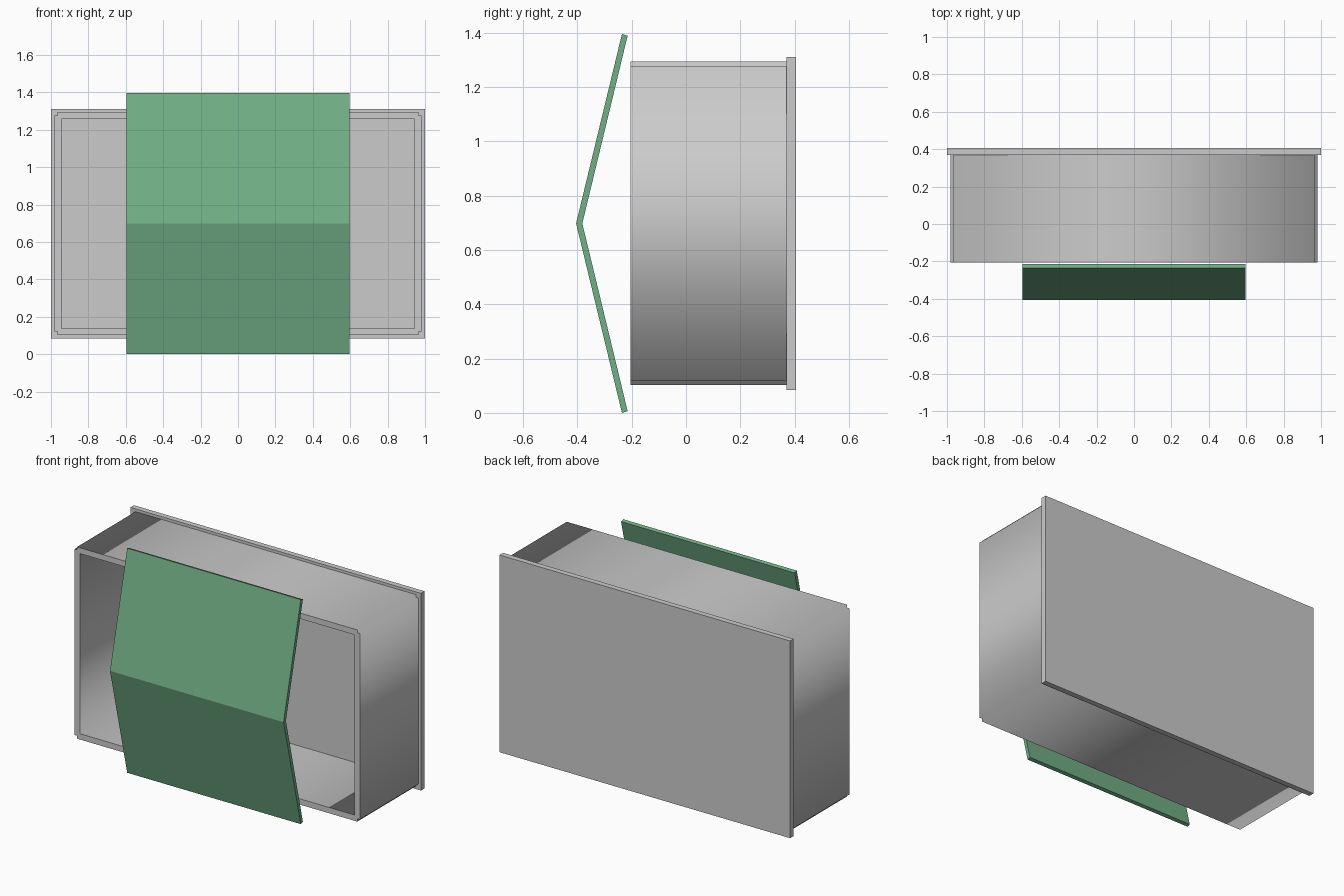
import bpy, bmesh

if "Cube" in bpy.data.objects:
    bpy.data.objects.remove(bpy.data.objects["Cube"])

def material(name, rgb):
    m = bpy.data.materials.new(name)
    m.diffuse_color = (*rgb, 1)
    m.use_nodes = True
    m.node_tree.nodes["Principled BSDF"].inputs["Base Color"].default_value = m.diffuse_color
    return m

green = material("green", (0.17, 0.43, 0.24))

def prism_x(name, profile, half_width, mat=None):
    """Extrude a (y, z) profile symmetrically along x."""
    bm = bmesh.new()
    face = bm.faces.new([bm.verts.new((-half_width, y, z)) for y, z in profile])
    ext = bmesh.ops.extrude_face_region(bm, geom=[face])
    verts = [v for v in ext["geom"] if isinstance(v, bmesh.types.BMVert)]
    bmesh.ops.translate(bm, verts=verts, vec=(2 * half_width, 0, 0))
    bmesh.ops.recalc_face_normals(bm, faces=bm.faces)
    me = bpy.data.meshes.new(name)
    bm.to_mesh(me)
    bm.free()
    ob = bpy.data.objects.new(name, me)
    bpy.context.collection.objects.link(ob)
    if mat:
        me.materials.append(mat)
    return ob

MID = 0.698  # height of the symmetry plane

# Back panel
prism_x("back_panel", [(0.37, MID - 0.613), (0.405, MID - 0.613),
                       (0.405, MID + 0.613), (0.37, MID + 0.613)], 1.0)

# Open cabinet shell: rectangular tube with notched outer corners
X, Z, STEP = 0.982, 0.596, 0.018
corner = [(X, Z - STEP), (X - STEP, Z - STEP), (X - STEP, Z)]
outer = (corner + [(-x, z) for x, z in reversed(corner)]
         + [(-x, -z) for x, z in corner] + [(x, -z) for x, z in reversed(corner)])
inner = [(0.945, 0.56), (-0.945, 0.56), (-0.945, -0.56), (0.945, -0.56)]
front, back = -0.205, 0.37
curve = bpy.data.curves.new("cabinet_shell", "CURVE")
curve.dimensions = "2D"
curve.fill_mode = "BOTH"
curve.extrude = (back - front) / 2
for loop in (outer, inner):
    s = curve.splines.new("POLY")
    s.points.add(len(loop) - 1)
    for p, (x, z) in zip(s.points, loop):
        p.co = (x, z, 0, 1)
    s.use_cyclic_u = True
shell = bpy.data.objects.new("cabinet_shell", curve)
bpy.context.collection.objects.link(shell)
shell.rotation_euler.x = 1.5707963
shell.location = (0, (front + back) / 2, MID)
bpy.context.view_layer.objects.active = shell
shell.select_set(True)
bpy.ops.object.convert(target="MESH")

# Folded front screen: two leaning green leaves meeting at a ridge
leaf = [(-0.405, 0.0), (-0.382, 0.0), (-0.215, 0.692), (-0.236, 0.698)]
for name, sign in (("upper_leaf", 1), ("lower_leaf", -1)):
    prism_x(name, [(y, MID + sign * z) for y, z in leaf], 0.597, green)
